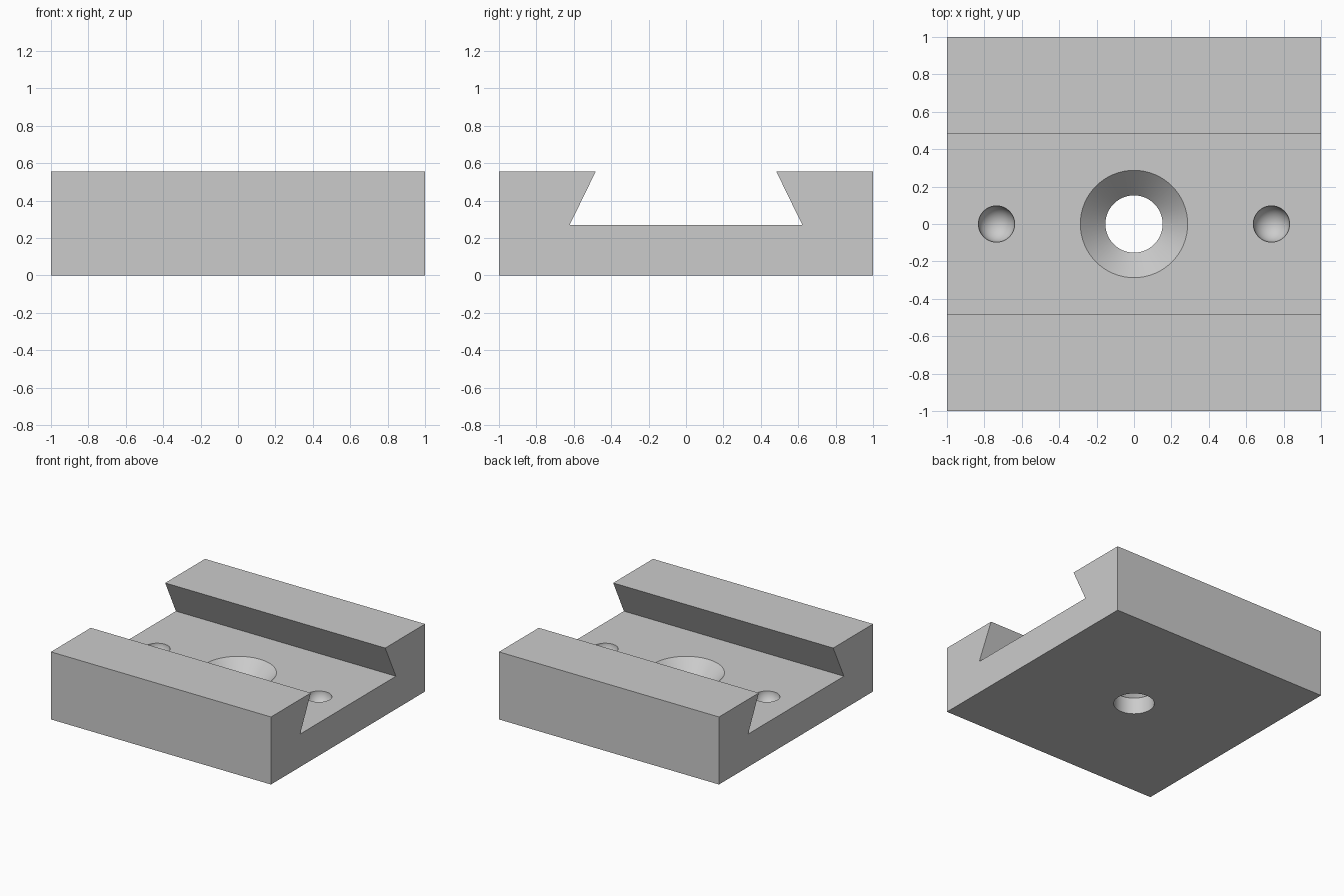
import bpy
import bmesh
import math

cube = bpy.data.objects.get("Cube")
if cube:
    bpy.data.objects.remove(cube, do_unlink=True)

TOP, FLOOR = 0.555, 0.27

grey = bpy.data.materials.new("plain grey")
grey.use_nodes = True
colour = (0.6, 0.6, 0.6, 1)
grey.diffuse_color = colour
grey.node_tree.nodes["Principled BSDF"].inputs["Base Color"].default_value = colour


def make_object(name, bm):
    bmesh.ops.recalc_face_normals(bm, faces=bm.faces)
    mesh = bpy.data.meshes.new(name)
    bm.to_mesh(mesh)
    bm.free()
    mesh.materials.append(grey)
    obj = bpy.data.objects.new(name, mesh)
    bpy.context.collection.objects.link(obj)
    return obj


def turned_cutter(name, profile, x):
    """Spin a radius/height profile about a vertical axis at x."""
    bm = bmesh.new()
    verts = [bm.verts.new((r, 0, z)) for r, z in profile]
    edges = [bm.edges.new(pair) for pair in zip(verts, verts[1:])]
    bmesh.ops.spin(bm, geom=verts + edges, cent=(0, 0, 0), axis=(0, 0, 1),
                   angle=math.tau, steps=64)
    bmesh.ops.remove_doubles(bm, verts=bm.verts, dist=1e-4)
    obj = make_object(name, bm)
    obj.location.x = x
    obj.hide_render = True
    return obj


# Dovetail block: mirrored half profile, extruded along x
half = [(1, 0), (1, TOP), (0.483, TOP), (0.622, FLOOR)]
profile = half + [(-y, z) for y, z in reversed(half)]
bm = bmesh.new()
face = bm.faces.new([bm.verts.new((-1, y, z)) for y, z in profile])
extruded = bmesh.ops.extrude_face_region(bm, geom=[face], use_keep_orig=True)
moved = [v for v in extruded["geom"] if isinstance(v, bmesh.types.BMVert)]
bmesh.ops.translate(bm, verts=moved, vec=(2, 0, 0))
block = make_object("dovetail_block", bm)

# Countersunk through hole
rim, bore, over = 0.287, 0.153, 0.05
sink = [(0, -over), (bore, -over), (bore, FLOOR - rim + bore),
        (rim, FLOOR), (rim, FLOOR + over), (0, FLOOR + over)]
cutters = [turned_cutter("countersink_cutter", sink, 0)]

# Round detent pockets at both ends of the groove
radius = 0.097
arc = [(radius * math.sin(math.pi / 2 * i / 16),
        FLOOR - radius * math.cos(math.pi / 2 * i / 16)) for i in range(17)]
pocket = arc + [(radius, FLOOR + over), (0, FLOOR + over)]
for side, x in (("left", 0.735), ("right", -0.735)):
    cutters.append(turned_cutter(side + "_pocket_cutter", pocket, x))

# Cut the holes and bake the result
bpy.context.view_layer.objects.active = block
block.select_set(True)
for cutter in cutters:
    mod = block.modifiers.new(cutter.name, "BOOLEAN")
    mod.operation = "DIFFERENCE"
    mod.solver = "EXACT"
    mod.object = cutter
    bpy.ops.object.modifier_apply(modifier=mod.name)
for cutter in cutters:
    bpy.data.objects.remove(cutter, do_unlink=True)

bpy.ops.object.select_all(action="DESELECT")
block.select_set(True)
bpy.ops.object.shade_smooth_by_angle(angle=math.radians(30))
